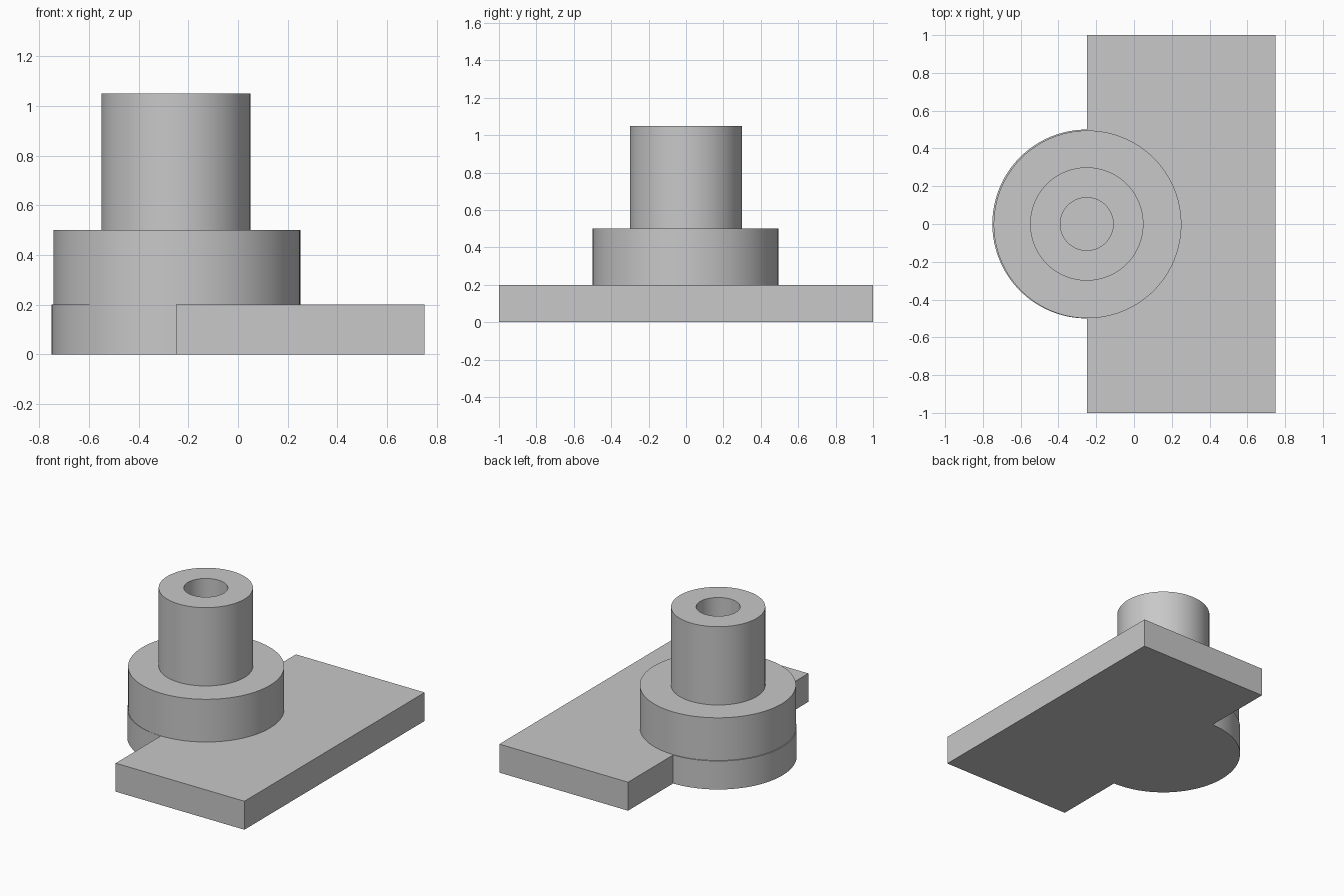
import bpy, bmesh
from math import sin, cos, pi, radians

cube = bpy.data.objects.get("Cube")
if cube:
    bpy.data.objects.remove(cube, do_unlink=True)

grey = bpy.data.materials.new("light_grey")
grey.use_nodes = True
colour = (0.58, 0.58, 0.58, 1)
grey.diffuse_color = colour
grey.node_tree.nodes["Principled BSDF"].inputs["Base Color"].default_value = colour

AXIS_X = -0.25
BASE_TOP, COLLAR_TOP, TUBE_TOP = 0.2, 0.5, 1.05


def finish(bm, name, location=(0, 0, 0)):
    bmesh.ops.recalc_face_normals(bm, faces=bm.faces)
    mesh = bpy.data.meshes.new(name)
    bm.to_mesh(mesh)
    bm.free()
    obj = bpy.data.objects.new(name, mesh)
    obj.location = location
    mesh.materials.append(grey)
    bpy.context.collection.objects.link(obj)
    bpy.ops.object.select_all(action="DESELECT")
    obj.select_set(True)
    bpy.context.view_layer.objects.active = obj
    bpy.ops.object.shade_smooth_by_angle(angle=radians(30))
    return obj


def lathe(name, profile, location, steps=96):
    bm = bmesh.new()
    verts = [bm.verts.new((r, 0, z)) for r, z in profile]
    edges = [bm.edges.new(pair) for pair in zip(verts, verts[1:])]
    bmesh.ops.spin(bm, geom=verts + edges, axis=(0, 0, 1), cent=(0, 0, 0),
                   angle=2 * pi, steps=steps)
    bmesh.ops.remove_doubles(bm, verts=bm.verts, dist=0.0001)
    return finish(bm, name, location)


# Base plate: rectangle with a half-round lobe on one long side
steps, lobe = 48, 0.5
arc = [(AXIS_X - lobe * sin(pi * i / steps), lobe * cos(pi * i / steps))
       for i in range(steps + 1)]
outline = [(0.75, -1), (0.75, 1), (AXIS_X, 1)] + arc + [(AXIS_X, -1)]
bm = bmesh.new()
face = bm.faces.new([bm.verts.new((x, y, 0)) for x, y in outline])
top = bmesh.ops.extrude_face_region(bm, geom=[face])["geom"]
bmesh.ops.translate(bm, vec=(0, 0, BASE_TOP),
                    verts=[v for v in top if isinstance(v, bmesh.types.BMVert)])
finish(bm, "base_plate")

# Wide collar, a hair smaller than the lobe and slightly off its axis
lathe("collar", [(0.497, BASE_TOP), (0.497, COLLAR_TOP), (0, COLLAR_TOP)],
      (AXIS_X + 0.004, -0.002, 0))

# Upright tube with a bore down to the collar
lathe("tube", [(0.3, COLLAR_TOP), (0.3, TUBE_TOP),
               (0.14, TUBE_TOP), (0.14, COLLAR_TOP)], (AXIS_X, 0, 0))
